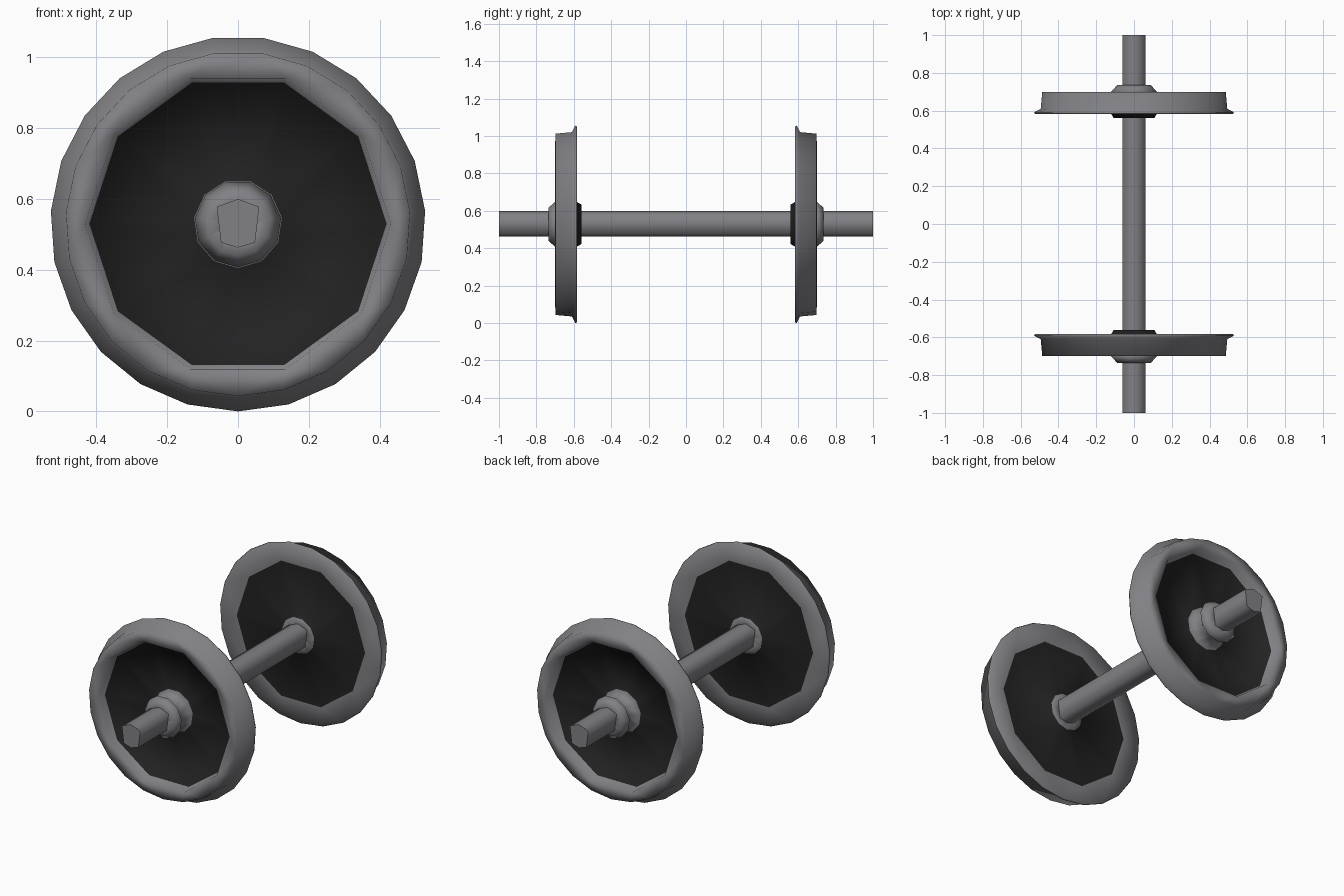
import bpy, bmesh, math

cube = bpy.data.objects.get("Cube")
if cube:
    bpy.data.objects.remove(cube)

AXIS_Z = 0.53


def material(name, rgb):
    m = bpy.data.materials.new(name)
    m.use_nodes = True
    m.diffuse_color = (*rgb, 1)
    m.node_tree.nodes["Principled BSDF"].inputs["Base Color"].default_value = (*rgb, 1)
    return m


STEEL = material("steel grey", (0.22, 0.22, 0.235))
DARK = material("dark plate", (0.016, 0.016, 0.016))


def phase(n):
    """Even rings are turned half a step, so that they rest on a flat side."""
    return 0.5 if n % 2 == 0 else 0.0


def ring(bm, n, r, y):
    """Ring of n points around the axle line, counted from the bottom."""
    pts = [2 * math.pi * (k + phase(n)) / n for k in range(n)]
    return [bm.verts.new((r * math.sin(a), y, AXIS_Z - r * math.cos(a))) for a in pts]


def bridge(bm, a, b, mat):
    """Join two rings, which may differ in point count."""
    na, nb = len(a), len(b)
    i = j = 0
    while i < na or j < nb:
        a_first = (i + 0.5 + phase(na)) / na <= (j + 0.5 + phase(nb)) / nb
        if na == nb:
            verts = (a[i], a[(i + 1) % na], b[(j + 1) % nb], b[j])
            i, j = i + 1, j + 1
        elif j == nb or (a_first and i < na):
            verts = (a[i], a[(i + 1) % na], b[j % nb])
            i += 1
        else:
            verts = (a[i % na], b[(j + 1) % nb], b[j])
            j += 1
        bm.faces.new(verts).material_index = mat


def finish(bm, name, angle):
    bmesh.ops.recalc_face_normals(bm, faces=bm.faces)
    mesh = bpy.data.meshes.new(name)
    bm.to_mesh(mesh)
    bm.free()
    for m in (STEEL, DARK):
        mesh.materials.append(m)
    obj = bpy.data.objects.new(name, mesh)
    bpy.context.collection.objects.link(obj)
    bpy.ops.object.select_all(action="DESELECT")
    obj.select_set(True)
    bpy.context.view_layer.objects.active = obj
    bpy.ops.object.shade_smooth_by_angle(angle=math.radians(angle))


# Wheel section: sides, radius, distance from centre, colour of the band that follows
TREAD, DISC, HUB = 23, 10, 11
WHEEL = [
    (HUB, 0.035, 0.735, 0),    # outer hub
    (HUB, 0.09, 0.735, 0),
    (HUB, 0.123, 0.70, 0),
    (HUB, 0.08, 0.655, 0),
    (HUB, 0.125, 0.60, 1),     # outer plate
    (DISC, 0.42, 0.645, 0),    # rim
    (DISC, 0.432, 0.70, 0),
    (TREAD, 0.487, 0.698, 0),  # tread
    (TREAD, 0.495, 0.61, 0),
    (TREAD, 0.53, 0.592, 0),   # flange
    (TREAD, 0.526, 0.583, 0),
    (DISC, 0.42, 0.588, 1),    # inner plate
    (HUB, 0.122, 0.583, 1),    # inner hub
    (HUB, 0.108, 0.56, 0),
    (HUB, 0.035, 0.56, 0),
]

for name, side in (("front_wheel", -1), ("back_wheel", 1)):
    bm = bmesh.new()
    rings = [ring(bm, n, r, side * y) for n, r, y, _ in WHEEL]
    for k, (_, _, _, mat) in enumerate(WHEEL):
        bridge(bm, rings[k], rings[(k + 1) % len(rings)], mat)
    finish(bm, name, 120)

# Six-sided axle running through both wheels
bm = bmesh.new()
HALF = [(0, 0.07), (0.06, 0.048), (0.048, -0.053), (0, -0.067)]
outline = HALF + [(-x, z) for x, z in HALF[2:0:-1]]
ends = [[bm.verts.new((x, y, AXIS_Z + z)) for x, z in outline] for y in (-1, 1)]
bridge(bm, *ends, 0)
for end in ends:
    bm.faces.new(end)
finish(bm, "axle", 80)
